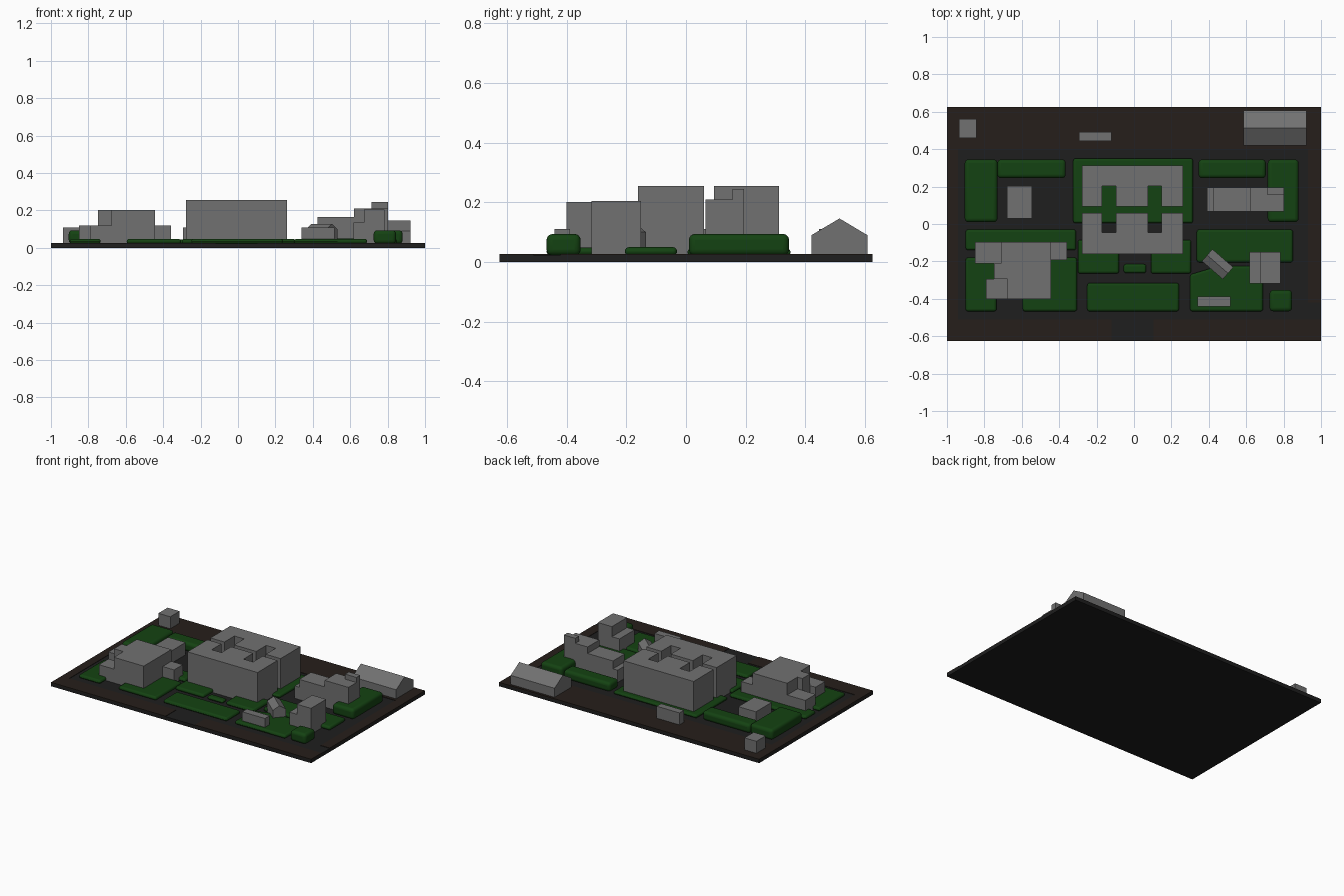
import bpy, bmesh, math


def mat(name, rgb):
    m = bpy.data.materials.new(name)
    m.diffuse_color = (*rgb, 1)
    return m


GREEN = mat("hedge_green", (0.007, 0.055, 0.006))
ROAD = mat("road_dark", (0.013, 0.013, 0.013))
SOIL = mat("soil_brown", (0.019, 0.0135, 0.0105))
WALL = mat("building_grey", (0.165, 0.165, 0.165))
G = 0.024  # ground level


def prism(name, pts, z0, z1, material=WALL):
    """Extrude a plan outline from z0 to z1."""
    bm = bmesh.new()
    f = bm.faces.new([bm.verts.new((x, y, z0)) for x, y in pts])
    top = bmesh.ops.extrude_face_region(bm, geom=[f])["geom"]
    bmesh.ops.translate(bm, vec=(0, 0, z1 - z0),
                        verts=[v for v in top if isinstance(v, bmesh.types.BMVert)])
    bmesh.ops.recalc_face_normals(bm, faces=bm.faces)
    me = bpy.data.meshes.new(name)
    bm.to_mesh(me)
    bm.free()
    ob = bpy.data.objects.new(name, me)
    bpy.context.collection.objects.link(ob)
    me.materials.append(material)
    return ob


def box(name, x0, x1, y0, y1, z0, z1, material=WALL):
    return prism(name, [(x0, y0), (x1, y0), (x1, y1), (x0, y1)], z0, z1, material)


def hedge(name, pts, h):
    ob = prism(name, pts, G - 0.002, h, GREEN)
    bev = ob.modifiers.new("round", "BEVEL")
    bev.width = min(0.02, (h - G) * 0.65)
    bev.segments = 4
    bpy.context.view_layer.objects.active = ob
    ob.select_set(True)
    bpy.ops.object.shade_smooth_by_angle(angle=math.radians(35))
    ob.select_set(False)


def gable(name, length, width, eave, ridge, loc, angle=0):
    """House profile extruded along its local x axis."""
    w = width / 2
    prof = [(-w, 0), (w, 0), (w, eave - G), (0, ridge - G), (-w, eave - G)]
    ob = prism(name, prof, -length / 2, length / 2)
    for v in ob.data.vertices:
        a, b, c = v.co
        v.co = (c, a, b)
    ob.location = (*loc, G)
    ob.rotation_euler.z = angle
    return ob


# ground slab and soil border
box("ground_slab", -1, 1, -0.625, 0.625, 0, G, ROAD)
for n, r in {
    "soil_back": (-1, 1, 0.40, 0.625),
    "soil_left": (-1, -0.94, -0.51, 0.40),
    "soil_right": (0.93, 1, -0.42, 0.40),
    "soil_front_left": (-1, -0.12, -0.625, -0.51),
    "soil_front_right": (0.105, 1, -0.625, -0.51),
}.items():
    box(n, *r, G - 0.004, G + 0.003, SOIL)

# planting: (x0, x1, y0, y1, top)
beds = [
    (-0.905, -0.73, 0.01, 0.345, 0.094), (0.715, 0.88, 0.01, 0.345, 0.094),
    (-0.73, -0.365, 0.245, 0.345, 0.085), (0.345, 0.705, 0.245, 0.345, 0.085),
    (-0.325, 0.315, 0.005, 0.35, 0.045), (-0.90, -0.31, -0.14, -0.03, 0.048),
    (-0.90, -0.735, -0.467, -0.18, 0.048), (-0.30, -0.08, -0.265, -0.085, 0.048),
    (0.09, 0.305, -0.265, -0.085, 0.048), (-0.055, 0.065, -0.262, -0.215, 0.045),
    (-0.25, 0.24, -0.467, -0.315, 0.048), (0.335, 0.85, -0.205, -0.03, 0.05),
    (0.725, 0.845, -0.467, -0.353, 0.094),
]
for i, (x0, x1, y0, y1, h) in enumerate(beds):
    hedge(f"hedge_{i + 1}", [(x0, y0), (x1, y0), (x1, y1), (x0, y1)], h)
hedge("lawn_left", [(-0.595, -0.467), (-0.305, -0.467), (-0.305, -0.18),
                    (-0.50, -0.18), (-0.595, -0.40)], 0.048)
hedge("lawn_right", [(0.30, -0.467), (0.69, -0.467), (0.69, -0.225),
                     (0.45, -0.225), (0.30, -0.27)], 0.048)

# main hall: two facing blocks with two notches each
XS = [0.262, 0.148, 0.075, -0.095, -0.17, -0.277]
for n, outer, inner, notch in (("hall_back", 0.312, 0.093, 0.203),
                               ("hall_front", -0.16, 0.06, -0.046)):
    a, b, c, d, e, f = XS
    prism(n, [(f, outer), (a, outer), (a, inner), (b, inner), (b, notch), (c, notch),
              (c, inner), (d, inner), (d, notch), (e, notch), (e, inner), (f, inner)],
          G, 0.255)

# left building: tall body and three low wings
prism("west_body", [(-0.675, -0.4), (-0.445, -0.4), (-0.445, -0.097), (-0.71, -0.097),
                    (-0.71, -0.21), (-0.748, -0.21), (-0.748, -0.295), (-0.675, -0.295)],
      G, 0.202)
box("west_wing_back", -0.85, -0.71, -0.21, -0.097, G, 0.12)
box("west_wing_front", -0.79, -0.675, -0.4, -0.295, G, 0.12)
box("west_wing_side", -0.445, -0.357, -0.192, -0.097, G, 0.12)

# right rear building, stepping up to a tower
box("east_low", 0.39, 0.425, 0.066, 0.195, G, 0.11)
box("east_mid", 0.425, 0.62, 0.066, 0.195, G, 0.165)
prism("east_high", [(0.62, 0.066), (0.803, 0.066), (0.803, 0.155), (0.715, 0.155),
                    (0.715, 0.195), (0.62, 0.195)], G, 0.21)
box("east_tower", 0.715, 0.803, 0.155, 0.195, G, 0.245)

# right front building
box("annex_high", 0.675, 0.783, -0.317, -0.15, G, 0.205)
box("annex_low", 0.617, 0.675, -0.317, -0.15, G, 0.135)

# sheds and huts
box("hut_west", -0.68, -0.545, 0.03, 0.203, G, 0.11)
box("shed_corner", -0.935, -0.843, 0.46, 0.562, G, 0.11)
box("shed_back", -0.295, -0.12, 0.445, 0.493, G, 0.11)
box("shed_front", 0.34, 0.515, -0.44, -0.388, G, 0.11)
gable("hut_rotated", 0.148, 0.085, 0.10, 0.128, (0.447, -0.215), math.radians(-41))
gable("barn", 0.337, 0.188, 0.09, 0.146, (0.754, 0.514))
